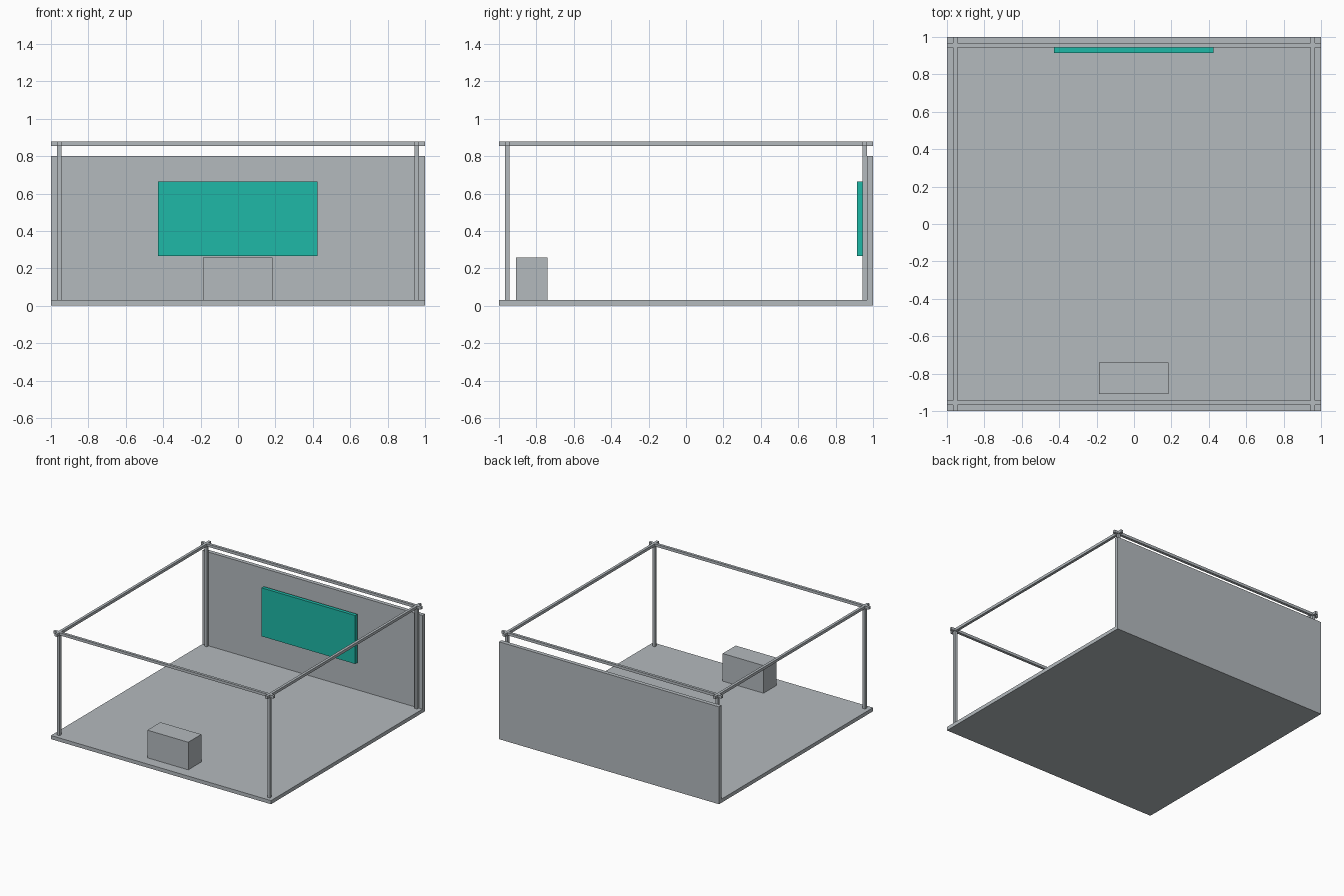
import bpy
import bmesh
from mathutils import Vector

cube = bpy.data.objects.get("Cube")
if cube:
    bpy.data.objects.remove(cube, do_unlink=True)


def make_material(name, rgb):
    mat = bpy.data.materials.new(name)
    mat.use_nodes = True
    color = (*rgb, 1.0)
    mat.diffuse_color = color
    mat.node_tree.nodes["Principled BSDF"].inputs["Base Color"].default_value = color
    return mat


grey = make_material("light_grey", (0.456, 0.491, 0.515))
teal = make_material("teal", (0.013, 0.479, 0.386))


def add_box(name, low, high, mat):
    """Flat-shaded box between two opposite corners."""
    low, high = Vector(low), Vector(high)
    bm = bmesh.new()
    bmesh.ops.create_cube(bm, size=1.0)
    bmesh.ops.scale(bm, vec=high - low, verts=bm.verts)
    mesh = bpy.data.meshes.new(name)
    bm.to_mesh(mesh)
    bm.free()
    mesh.materials.append(mat)
    obj = bpy.data.objects.new(name, mesh)
    obj.location = (low + high) / 2
    bpy.context.collection.objects.link(obj)
    return obj


floor_top = 0.03
inner, outer = 0.945, 0.967      # frame bar extent from the centre
rail_low, rail_top = 0.855, 0.877

# Floor, back wall, wall screen and counter
add_box("floor", (-1, -1, 0), (1, 1, floor_top), grey)
add_box("back_wall", (-1, outer, floor_top), (1, 1, 0.8), grey)
add_box("wall_screen", (-0.427, 0.915, 0.267), (0.425, 0.944, 0.665), teal)
add_box("counter", (-0.187, -0.91, floor_top), (0.185, -0.74, 0.257), grey)

# Overhead rails, crossing at the corners, with a post under each crossing
for side, s in (("left", 1), ("right", -1)):
    x0, x1 = sorted((s * inner, s * outer))
    add_box(f"{side}_rail", (x0, -1, rail_low), (x1, 1, rail_top), grey)
    for end, e in (("front", -1), ("back", 1)):
        y0, y1 = sorted((e * inner, e * outer))
        add_box(f"{end}_{side}_post", (x0, y0, floor_top), (x1, y1, rail_low), grey)

for end, e in (("front", -1), ("back", 1)):
    y0, y1 = sorted((e * inner, e * outer))
    add_box(f"{end}_rail", (-1, y0, rail_low), (1, y1, rail_top), grey)
